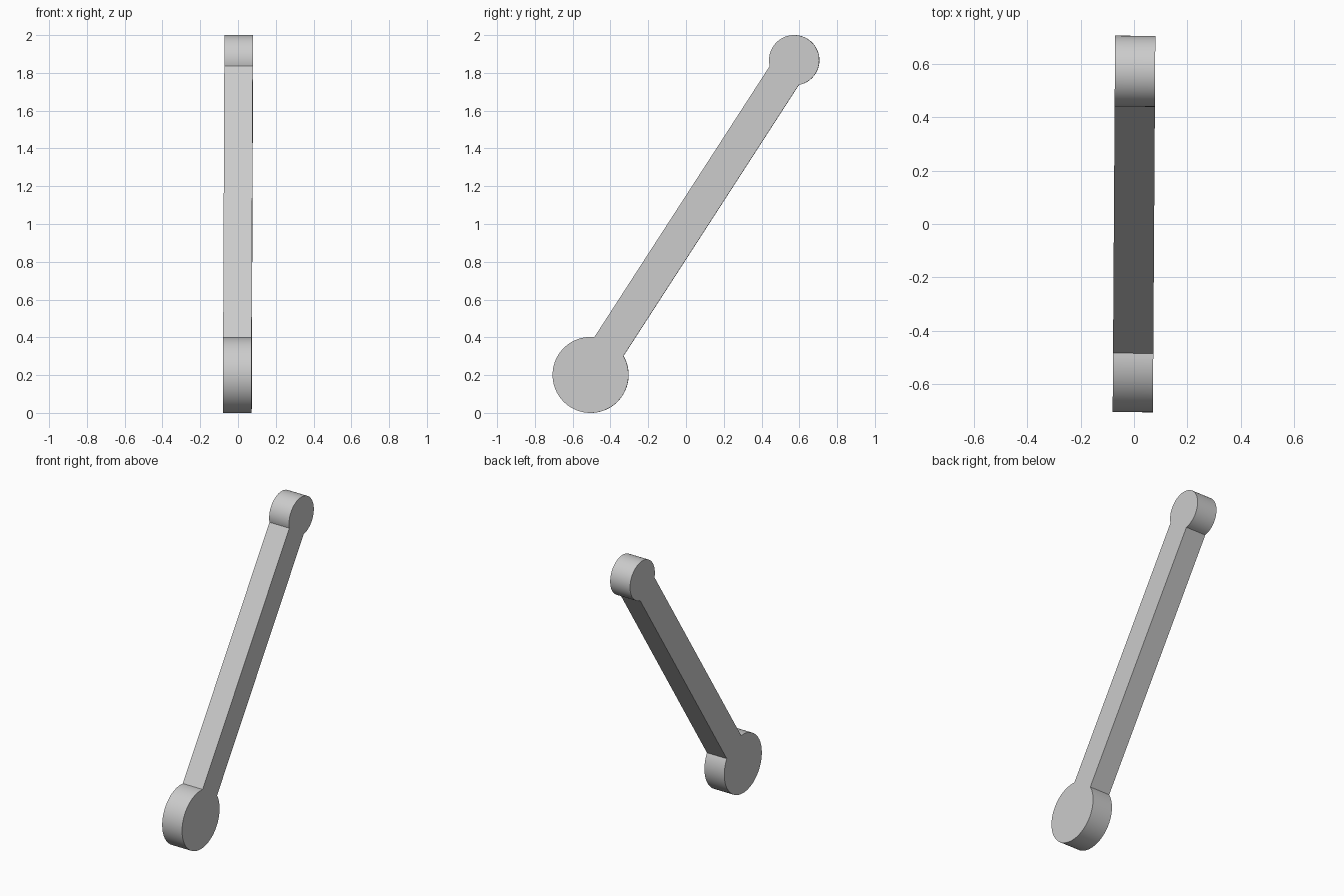
import bpy, bmesh
from math import sin, cos, asin, atan2, pi, radians
from mathutils import Matrix, Vector

cube = bpy.data.objects.get("Cube")
if cube:
    bpy.data.objects.remove(cube)

# Colour
grey = bpy.data.materials.new("plain grey")
grey.use_nodes = True
colour = (0.6, 0.6, 0.6, 1)
grey.diffuse_color = colour
grey.node_tree.nodes["Principled BSDF"].inputs["Base Color"].default_value = colour

# Sizes in the (y, z) plane
big_centre, big_radius = Vector((-0.505, 0.201)), 0.201
small_centre, small_radius = Vector((0.573, 1.867)), 0.133
half_width, thickness = 0.0917, 0.151
axis = small_centre - big_centre
slope = atan2(axis.y, axis.x)


def end_arc(centre, radius, facing, steps=72):
    """Round end, left open where the bar joins it in the facing direction."""
    gap = asin(half_width / radius)
    sweep = 2 * pi - 2 * gap
    angles = [facing + gap + sweep * i / steps for i in range(steps + 1)]
    return [centre + radius * Vector((cos(a), sin(a))) for a in angles]


# Outline: large round end, straight bar, small round end
outline = (end_arc(big_centre, big_radius, slope)
           + end_arc(small_centre, small_radius, slope + pi))

# Extrude the outline across the width
bm = bmesh.new()
face = bm.faces.new([bm.verts.new((-thickness / 2, p.x, p.y)) for p in outline])
extruded = bmesh.ops.extrude_face_region(bm, geom=[face])["geom"]
moved = [v for v in extruded if isinstance(v, bmesh.types.BMVert)]
bmesh.ops.translate(bm, verts=moved, vec=(thickness, 0, 0))
bmesh.ops.recalc_face_normals(bm, faces=bm.faces)

# Slight turn about the vertical
bmesh.ops.transform(bm, matrix=Matrix.Rotation(-0.0065, 4, "Z"), verts=bm.verts)

mesh = bpy.data.meshes.new("link_arm")
bm.to_mesh(mesh)
bm.free()
mesh.materials.append(grey)
arm = bpy.data.objects.new("link_arm", mesh)
bpy.context.collection.objects.link(arm)

# Smooth round ends, sharp rims and corners
bpy.ops.object.select_all(action="DESELECT")
arm.select_set(True)
bpy.context.view_layer.objects.active = arm
bpy.ops.object.shade_smooth_by_angle(angle=radians(25))
